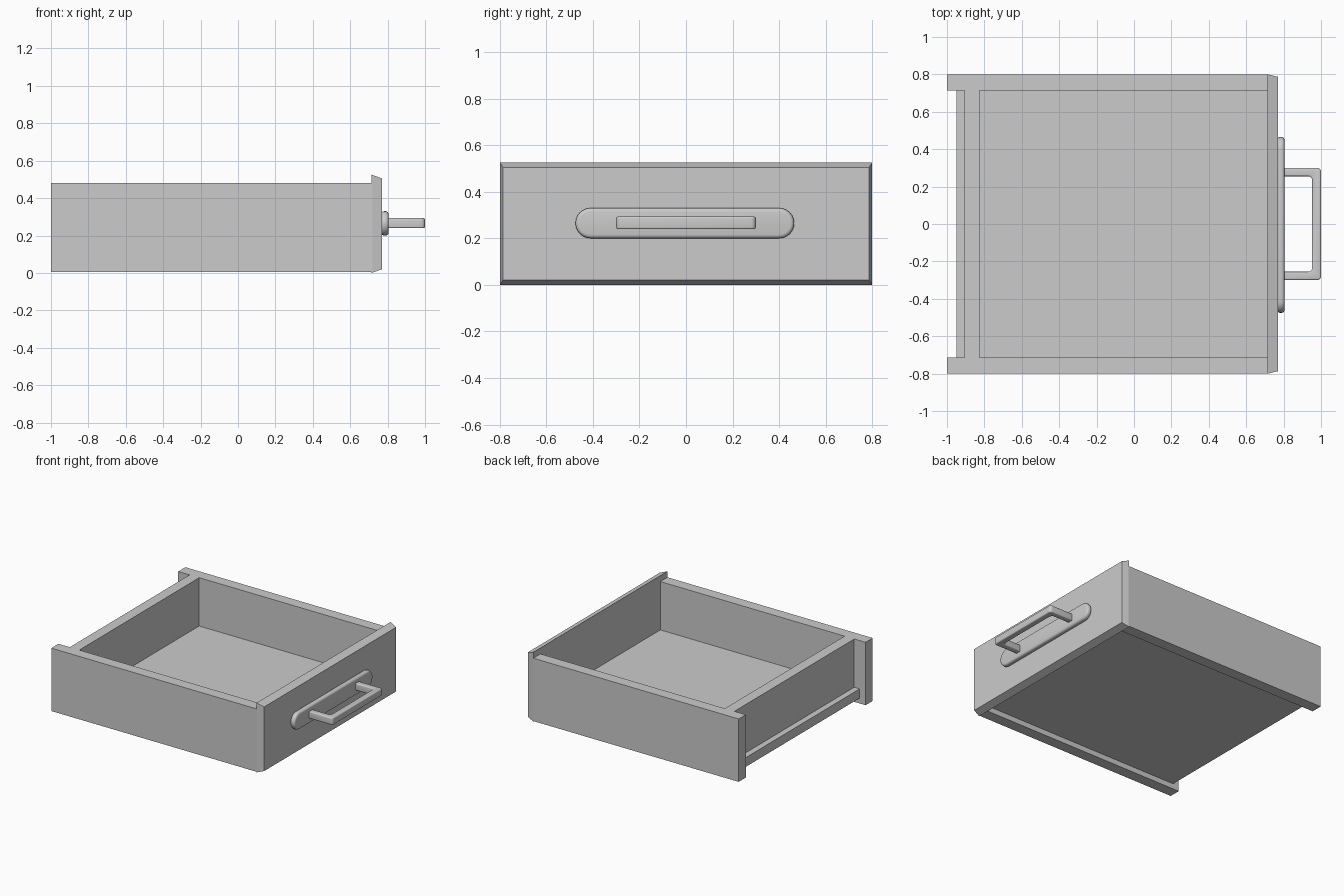
import bpy, bmesh, math

cube = bpy.data.objects.get("Cube")
if cube:
    bpy.data.objects.remove(cube, do_unlink=True)

grey = bpy.data.materials.new("plain_grey")
grey.use_nodes = True
colour = (0.6, 0.6, 0.6, 1)
grey.diffuse_color = colour
grey.node_tree.nodes["Principled BSDF"].inputs["Base Color"].default_value = colour


def add_object(name, bm):
    bmesh.ops.recalc_face_normals(bm, faces=bm.faces)
    mesh = bpy.data.meshes.new(name)
    bm.to_mesh(mesh)
    bm.free()
    mesh.materials.append(grey)
    obj = bpy.data.objects.new(name, mesh)
    bpy.context.collection.objects.link(obj)
    return obj


def box(name, x, y, z):
    """Box from (low, high) ranges on each axis."""
    bm = bmesh.new()
    bmesh.ops.create_cube(bm, size=1)
    for v in bm.verts:
        v.co = [r[0] if c < 0 else r[1] for r, c in zip((x, y, z), v.co)]
    return add_object(name, bm)


def prism(name, outline, offset):
    """Extrude a closed outline of 3D points along an offset."""
    bm = bmesh.new()
    face = bm.faces.new([bm.verts.new(p) for p in outline])
    new = bmesh.ops.extrude_face_region(bm, geom=[face])["geom"]
    bmesh.ops.translate(bm, vec=offset,
                        verts=[g for g in new if isinstance(g, bmesh.types.BMVert)])
    return add_object(name, bm)


def soften(obj, width):
    """Round the edges and shade smoothly."""
    mod = obj.modifiers.new("rounded_edges", "BEVEL")
    mod.width = width
    mod.segments = 4
    mod.limit_method = "ANGLE"
    mod.angle_limit = math.radians(40)
    bpy.ops.object.select_all(action="DESELECT")
    obj.select_set(True)
    bpy.context.view_layer.objects.active = obj
    bpy.ops.object.modifier_apply(modifier=mod.name)
    bpy.ops.object.shade_smooth_by_angle(angle=math.radians(40))


# Drawer box: two sides, back wall and recessed floor
box("left_side", (-1, 0.72), (0.715, 0.8), (0.005, 0.48))
box("right_side", (-1, 0.72), (-0.8, -0.715), (0.005, 0.48))
box("back_wall", (-0.905, -0.825), (-0.715, 0.715), (0.11, 0.48))
box("floor", (-0.95, 0.715), (-0.715, 0.715), (0.045, 0.115))

# Front panel tapering toward its outer face
panel = box("front_panel", (0.715, 0.77), (-0.8, 0.8), (0, 0.525))
for v in panel.data.vertices:
    if v.co.x > 0.75:
        v.co.y -= math.copysign(0.013, v.co.y)
        v.co.z += 0.02 if v.co.z < 0.2 else -0.02

# Handle backing plate with round ends
radius, mid_z, steps = 0.065, 0.265, 12
outline = []
for side in (1, -1):
    for i in range(steps + 1):
        a = side * math.pi / 2 - math.pi * i / steps
        outline.append((0.765, -0.005 + side * (0.47 - radius) + radius * math.cos(a),
                        mid_z + radius * math.sin(a)))
        if side < 0:
            outline[-1] = (0.765, -0.005 - (0.47 - radius) + radius * math.cos(a),
                           mid_z + radius * math.sin(a))
soften(prism("handle_plate", outline, (0.04, 0, 0)), 0.016)

# U-shaped pull bar
half = [(0.795, 0.3), (0.988, 0.3), (1, 0.288)]
inner = [(0.952, 0.24), (0.94, 0.255), (0.795, 0.255)]
loop = half + [(x, -y) for x, y in reversed(half)]
loop += [(x, -y) for x, y in reversed(inner)] + inner
soften(prism("handle_bar", [(x, y, 0.239) for x, y in loop], (0, 0, 0.054)), 0.014)
